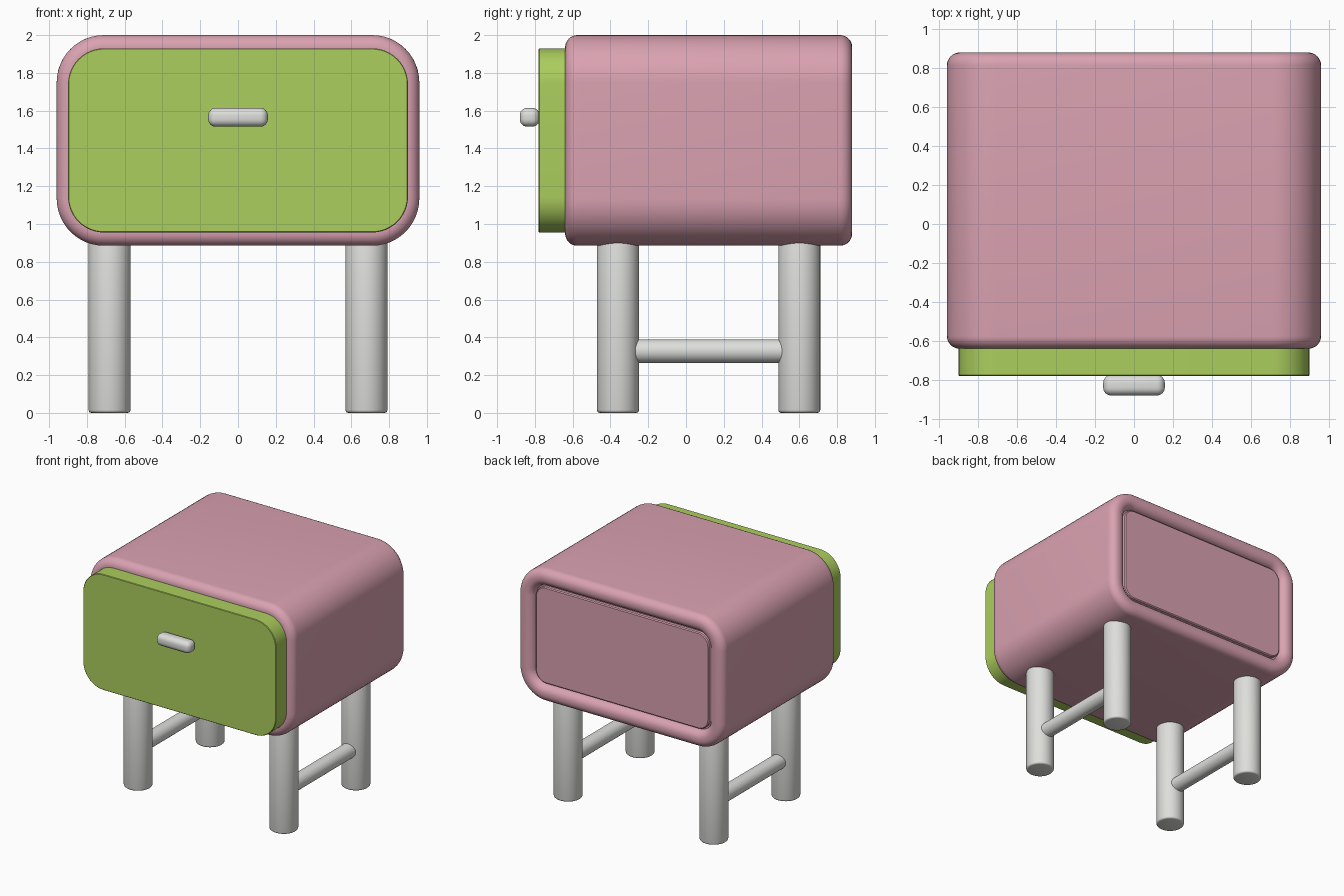
import bpy, bmesh, math
from mathutils import Matrix

if "Cube" in bpy.data.objects:
    bpy.data.objects.remove(bpy.data.objects["Cube"])

ZC = 1.4425          # centre height of the cabinet


def material(name, rgb):
    m = bpy.data.materials.new(name)
    m.diffuse_color = (*rgb, 1)
    m.use_nodes = True
    m.node_tree.nodes["Principled BSDF"].inputs["Base Color"].default_value = m.diffuse_color
    return m


PINK = material("dusty pink", (0.70, 0.36, 0.44))
GREEN = material("lime green", (0.41, 0.62, 0.11))
GREY = material("light grey", (0.73, 0.73, 0.71))


def finish(name, bm, mat):
    bmesh.ops.recalc_face_normals(bm, faces=bm.faces)
    me = bpy.data.meshes.new(name)
    bm.to_mesh(me)
    bm.free()
    me.materials.append(mat)
    ob = bpy.data.objects.new(name, me)
    bpy.context.collection.objects.link(ob)
    bpy.ops.object.select_all(action='DESELECT')
    ob.select_set(True)
    bpy.context.view_layer.objects.active = ob
    bpy.ops.object.shade_smooth_by_angle(angle=math.radians(35))
    return ob


def rounded_loop(bm, hw, hh, r, y, seg=12):
    """Ring of vertices: rounded rectangle in the xz plane."""
    ring = []
    for k, (sx, sz) in enumerate([(1, 1), (-1, 1), (-1, -1), (1, -1)]):
        for i in range(seg + 1):
            a = math.pi / 2 * (k + i / seg)
            ring.append(bm.verts.new((sx * (hw - r) + r * math.cos(a), y,
                                      ZC + sz * (hh - r) + r * math.sin(a))))
    return ring


def loft(name, mat, hw, hh, r, profile, closed=False):
    """Skin rounded rectangles; profile is a list of (inset, y)."""
    bm = bmesh.new()
    rings = [rounded_loop(bm, hw - d, hh - d, r - d, y) for d, y in profile]
    pairs = list(zip(rings, rings[1:]))
    if closed:
        pairs.append((rings[-1], rings[0]))
    else:
        bm.faces.new(rings[0])
        bm.faces.new(rings[-1])
    for a, b in pairs:
        for i in range(len(a)):
            j = (i + 1) % len(a)
            bm.faces.new((a[i], a[j], b[j], b[i]))
    return finish(name, bm, mat)


def cylinder(name, mat, radius, length, matrix, bevel=0):
    bm = bmesh.new()
    bmesh.ops.create_cone(bm, cap_ends=True, segments=40, radius1=radius,
                          radius2=radius, depth=length)
    if bevel:
        rims = [e for e in bm.edges if abs(e.verts[0].co.z - e.verts[1].co.z) < 1e-5]
        bmesh.ops.bevel(bm, geom=rims, offset=bevel, segments=3, profile=0.5,
                        affect='EDGES')
    bm.transform(matrix)
    return finish(name, bm, mat)


# Cabinet shell: hollow tube with rounded rims at front and back
W, R = 0.14, 0.065
profile = []
for y0, s, flip in ((-0.64, -1, False), (0.88, 1, True)):
    arc = []
    for i in range(9):
        a = math.pi / 2 * i / 8
        arc.append((R - R * math.cos(a), y0 - s * R + s * R * math.sin(a)))
    arc += [(W - d, y) for d, y in reversed(arc)]
    profile += arc[::-1] if flip else arc
loft("cabinet_shell", PINK, 0.96, 0.5575, 0.25, profile, closed=True)

# Recessed back panel with a slim groove around it
loft("back_panel", PINK, 0.82, 0.4175, 0.11,
     [(0, 0.74), (0, 0.82), (0.012, 0.82), (0.012, 0.845), (0.02, 0.852)])

# Drawer front
loft("drawer_front", GREEN, 0.90, 0.4875, 0.19, [(0, -0.62), (0, -0.776), (0.004, -0.78)])

# Drawer handle
bm = bmesh.new()
bmesh.ops.create_cube(bm, size=1)
bm.transform(Matrix.Translation((0, -0.8275, 1.565)) @ Matrix.Diagonal((0.316, 0.105, 0.1, 1)))
bmesh.ops.bevel(bm, geom=bm.edges[:], offset=0.04, segments=6, profile=0.5, affect='EDGES')
finish("drawer_handle", bm, GREY)

# Legs and side stretchers
for side, x in (("left", -0.68), ("right", 0.68)):
    for end, y in (("front", -0.36), ("back", 0.60)):
        cylinder(f"{end}_{side}_leg", GREY, 0.111, 0.92,
                 Matrix.Translation((x, y, 0.46)), bevel=0.015)
    cylinder(f"{side}_stretcher", GREY, 0.0625, 0.92,
             Matrix.Translation((x, 0.12, 0.327)) @ Matrix.Rotation(math.pi / 2, 4, 'X'))
